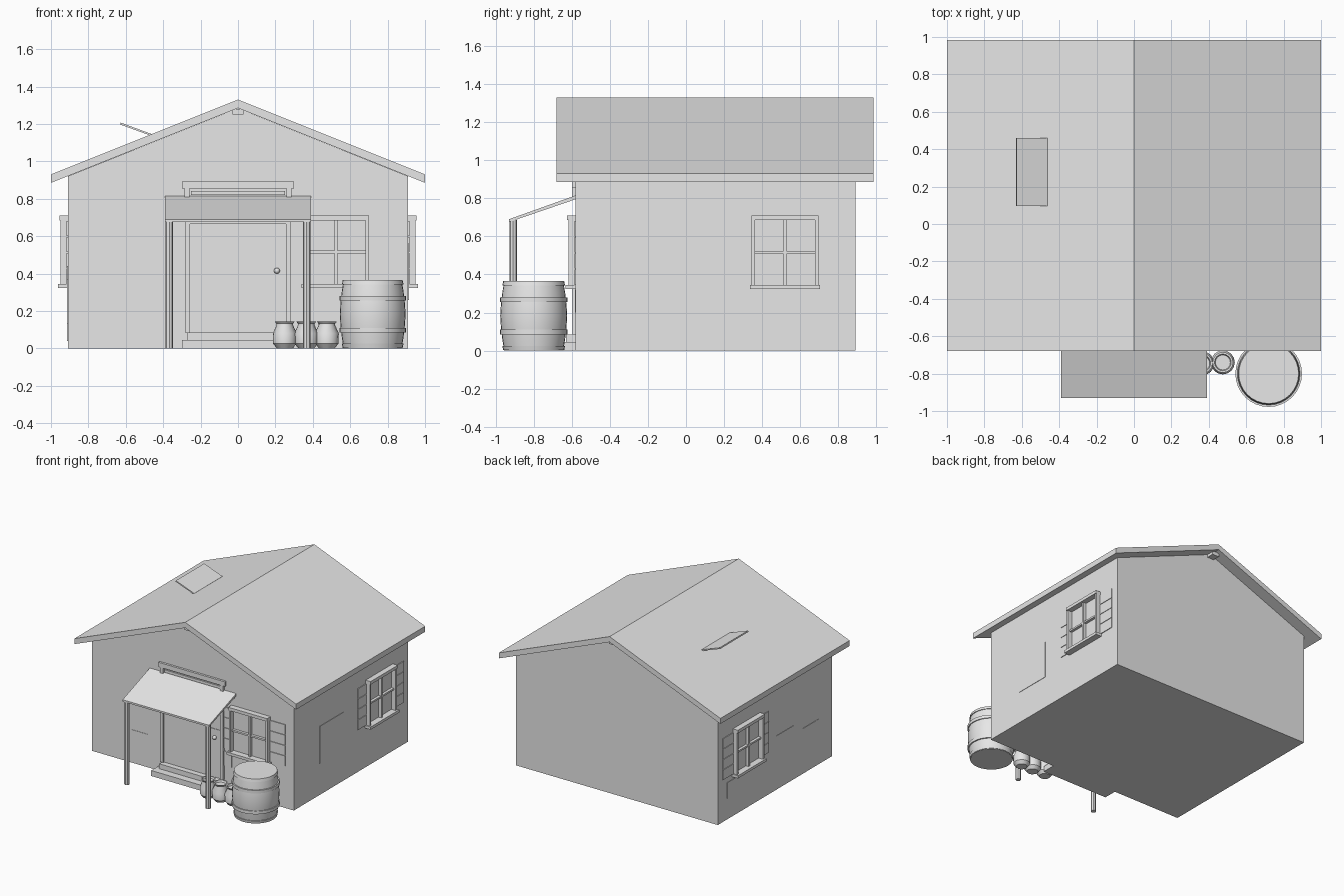
import bpy, bmesh, math
from mathutils import Vector

if "Cube" in bpy.data.objects:
    bpy.data.objects.remove(bpy.data.objects["Cube"])

grey = bpy.data.materials.new("plain_grey")
grey.diffuse_color = (0.8, 0.8, 0.8, 1)
grey.use_nodes = True
grey.node_tree.nodes["Principled BSDF"].inputs["Base Color"].default_value = grey.diffuse_color

WX, FRONT, BACK = 0.91, -0.58, 0.89   # wall planes


def finish(bm, name, smooth=False):
    bmesh.ops.recalc_face_normals(bm, faces=bm.faces)
    me = bpy.data.meshes.new(name)
    bm.to_mesh(me)
    bm.free()
    me.materials.append(grey)
    ob = bpy.data.objects.new(name, me)
    bpy.context.collection.objects.link(ob)
    if smooth:
        bpy.ops.object.select_all(action='DESELECT')
        ob.select_set(True)
        bpy.context.view_layer.objects.active = ob
        bpy.ops.object.shade_smooth_by_angle(angle=math.radians(35))
    return ob


def add_box(bm, a, b):
    vs = bmesh.ops.create_cube(bm, size=1)["verts"]
    for v in vs:
        v.co = Vector([(a[i] + b[i]) / 2 + v.co[i] * abs(b[i] - a[i]) for i in range(3)])


def boxes(name, pairs):
    bm = bmesh.new()
    for a, b in pairs:
        add_box(bm, a, b)
    return finish(bm, name)


def prism(name, pts, lo, hi, axis="y"):
    """Extrude a profile: (x, z) along y, or (y, z) along x."""
    bm = bmesh.new()
    put = (lambda p, t: (p[0], t, p[1])) if axis == "y" else (lambda p, t: (t, p[0], p[1]))
    f = bm.faces.new([bm.verts.new(put(p, lo)) for p in pts])
    ext = bmesh.ops.extrude_face_region(bm, geom=[f])["geom"]
    step = Vector(put((0, 0), hi - lo))
    bmesh.ops.translate(bm, verts=[g for g in ext if isinstance(g, bmesh.types.BMVert)], vec=step)
    return finish(bm, name)


def lathe(name, profile, x, y, n=24, smooth=True):
    """Revolve (radius, z) points around a vertical axis; ends are capped."""
    bm = bmesh.new()
    rings = [[bm.verts.new((x + r * math.cos(2 * math.pi * i / n),
                            y + r * math.sin(2 * math.pi * i / n), z)) for i in range(n)]
             for r, z in profile]
    for p, q in zip(rings, rings[1:]):
        for i in range(n):
            j = (i + 1) % n
            bm.faces.new((p[i], p[j], q[j], q[i]))
    bm.faces.new(rings[0])
    bm.faces.new(rings[-1])
    return finish(bm, name, smooth)


# Wall frame of reference: u along the wall, d outward, z up
WALLS = {
    "front": lambda u, d, z: (u, FRONT - d, z),
    "right": lambda u, d, z: (WX + d, u, z),
    "left": lambda u, d, z: (-WX - d, u, z),
}


def on_wall(name, wall, items):
    """Each item is (u0, u1, d0, d1, z0, z1)."""
    w = WALLS[wall]
    return boxes(name, [(w(a, c, e), w(b, d, f)) for a, b, c, d, e, f in items])


# Building body and gable roof
prism("walls", [(-WX, 0), (WX, 0), (WX, 0.92), (0, 1.285), (-WX, 0.92)], FRONT, BACK)
prism("roof", [(-1, 0.885), (0, 1.285), (1, 0.885), (1, 0.93), (0, 1.33), (-1, 0.93)], -0.68, 0.985)
boxes("ridge_beam", [((-0.03, -0.65, 1.25), (0.03, 0.95, 1.28))])

# Open roof hatch
prism("roof_hatch", [(-0.63, 1.197), (-0.465, 1.137), (-0.462, 1.146), (-0.627, 1.207)], 0.095, 0.46)

# Porch canopy and posts
prism("porch_roof", [(-0.93, 0.675), (FRONT, 0.795), (FRONT, 0.815), (-0.93, 0.69)], -0.39, 0.39, "x")
for s in (-1, 1):
    lathe("porch_post", [(0.02, 0), (0.02, 0.685)], s * 0.367, -0.908, 8, False)

# Sign rail above the canopy
on_wall("sign_rail", "front", [
    (-0.30, 0.30, 0, 0.018, 0.855, 0.893),
    (-0.25, 0.25, 0, 0.010, 0.82, 0.842),
    (-0.285, -0.258, 0, 0.018, 0.81, 0.856),
    (0.258, 0.285, 0, 0.018, 0.81, 0.856)])

# Doorway: casing, door, knob, steps
on_wall("door_casing", "front", [
    (-0.283, -0.257, 0, 0.018, 0.085, 0.69),
    (0.257, 0.283, 0, 0.018, 0.085, 0.69),
    (-0.257, 0.257, 0, 0.018, 0.665, 0.69)])
on_wall("door", "front", [(-0.257, 0.257, 0, 0.005, 0.085, 0.665)])
on_wall("door_plate", "front", [(0.13, 0.25, 0.004, 0.009, 0.205, 0.48)])
bm = bmesh.new()
bmesh.ops.create_uvsphere(bm, u_segments=12, v_segments=8, radius=0.016)
bmesh.ops.translate(bm, verts=bm.verts, vec=(0.208, FRONT - 0.02, 0.415))
finish(bm, "door_knob", True)
on_wall("steps", "front", [
    (-0.30, 0.30, 0, 0.11, 0, 0.045),
    (-0.27, 0.27, 0, 0.05, 0.045, 0.085)])

# Windows with sill, header, glazing bars and plank shutters
for wall, c in (("front", 0.525), ("right", 0.52), ("left", 0.52)):
    on_wall("window_frame", wall, [
        (c - 0.175, c + 0.175, 0, 0.045, 0.685, 0.71),
        (c - 0.185, c + 0.185, 0, 0.052, 0.323, 0.345),
        (c - 0.175, c - 0.158, 0, 0.038, 0.345, 0.685),
        (c + 0.158, c + 0.175, 0, 0.038, 0.345, 0.685),
        (c - 0.008, c + 0.008, 0, 0.025, 0.345, 0.685),
        (c - 0.158, c + 0.158, 0, 0.022, 0.508, 0.522)])
    planks = []
    for k in range(4):
        z = 0.345 + k * 0.085
        planks += [(c + 0.175, c + 0.31, 0, 0.006, z, z + 0.081),
                   (c - 0.28, c - 0.175, 0, 0.006, z, z + 0.081)]
    if wall == "front":   # the inner shutter stops at the door casing
        planks = [(max(p[0], 0.285),) + p[1:] for p in planks]
    on_wall("shutter_planks", wall, planks)

# Thin repair boards on the walls
on_wall("front_patches", "front", [
    (0.28, 0.35, 0, 0.004, 0.20, 0.32), (-0.56, -0.41, 0, 0.003, 0.085, 0.27)])
on_wall("right_patch", "right", [(-0.25, 0.055, 0, 0.003, 0.26, 0.56)])
on_wall("left_patches", "left", [
    (-0.08, 0.135, 0, 0.003, 0.04, 0.44), (-0.41, -0.20, 0, 0.003, 0.13, 0.37),
    (0.35, 0.77, 0, 0.003, 0.17, 0.30)])

# Barrel with bulged staves, hoops and a sunken lid
lathe("barrel", [(0.155, 0), (0.165, 0.06), (0.172, 0.12), (0.176, 0.183), (0.172, 0.245),
                 (0.165, 0.305), (0.155, 0.365), (0.14, 0.365), (0.135, 0.35)], 0.72, -0.80, 32)
for z, r in ((0.0, 0.164), (0.085, 0.178), (0.255, 0.178), (0.34, 0.164)):
    lathe("barrel_hoop", [(r - 0.015, z), (r, z), (r, z + 0.025), (r - 0.015, z + 0.025)],
          0.72, -0.80, 32) if 0 < z < 0.3 else None
for z0, r0, r1 in ((0.0, 0.160, 0.165), (0.34, 0.165, 0.160)):
    bm_profile = [(0.14, z0 + 0.002), (r0, z0 + 0.002), (r1, z0 + 0.025), (0.14, z0 + 0.025)]
    lathe("barrel_end_band", bm_profile if z0 == 0 else bm_profile[1:3], 0.72, -0.80, 32)

# Row of clay pots
for x, y in ((0.25, -0.74), (0.365, -0.745), (0.475, -0.74)):
    lathe("pot", [(0.042, 0), (0.062, 0.025), (0.064, 0.08), (0.044, 0.125), (0.044, 0.132),
                  (0.055, 0.145), (0.045, 0.145), (0.04, 0.13)], x, y, 16)
